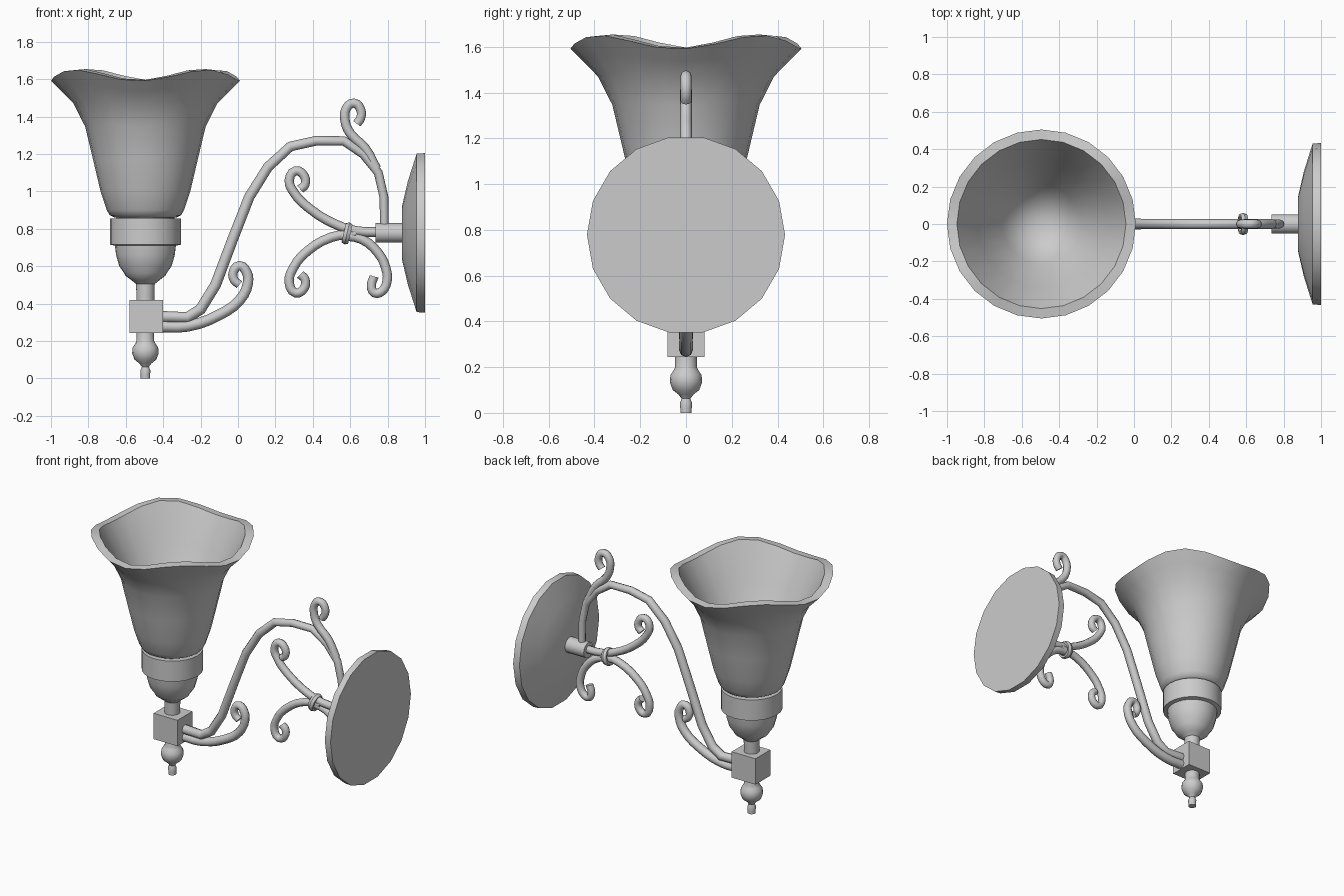
import bpy, bmesh, math
from mathutils import Matrix, Vector

if "Cube" in bpy.data.objects:
    bpy.data.objects.remove(bpy.data.objects["Cube"])

LAMP_X = -0.495


def finish(name, bm, smooth=True, angle=35):
    bmesh.ops.recalc_face_normals(bm, faces=bm.faces)
    mesh = bpy.data.meshes.new(name)
    bm.to_mesh(mesh)
    bm.free()
    ob = bpy.data.objects.new(name, mesh)
    bpy.context.collection.objects.link(ob)
    if smooth:
        smooth_object(ob, angle)
    return ob


def smooth_object(ob, angle):
    bpy.ops.object.select_all(action='DESELECT')
    ob.select_set(True)
    bpy.context.view_layer.objects.active = ob
    bpy.ops.object.shade_smooth_by_angle(angle=math.radians(angle))


def lathe(name, profile, sides, matrix, angle=35):
    """Revolve (radius, height[, scallop]) points; radius 0 closes an end."""
    bm = bmesh.new()
    rings = []
    for r, h, *wave in profile:
        w = wave[0] if wave else 0
        if r == 0:
            rings.append([bm.verts.new((0, 0, h))] * sides)
            continue
        ring = []
        for i in range(sides):
            a = 2 * math.pi * i / sides
            z = h - w * math.cos(4 * a + 0.3)
            ring.append(bm.verts.new((r * math.cos(a), r * math.sin(a), z)))
        rings.append(ring)
    for lo, hi in zip(rings, rings[1:]):
        for i in range(sides):
            j = (i + 1) % sides
            quad = dict.fromkeys((lo[i], lo[j], hi[j], hi[i]))
            if len(quad) > 2:
                bm.faces.new(list(quad))
    bm.transform(matrix)
    return finish(name, bm, True, angle)


def tube(name, points, r0, r1, steps=3):
    """Round bar through (x, z) points in the y = 0 plane, tapering r0 to r1."""
    cu = bpy.data.curves.new(name, 'CURVE')
    cu.dimensions = '3D'
    cu.bevel_depth = 1.0
    cu.bevel_resolution = 2
    cu.use_fill_caps = True
    cu.resolution_u = steps
    sp = cu.splines.new('BEZIER')
    sp.bezier_points.add(len(points) - 1)
    for i, (p, (x, z)) in enumerate(zip(sp.bezier_points, points)):
        p.co = (x, 0, z)
        p.handle_left_type = p.handle_right_type = 'AUTO'
        p.radius = r0 + (r1 - r0) * i / (len(points) - 1)
    ob = bpy.data.objects.new(name, cu)
    bpy.context.collection.objects.link(ob)
    bpy.ops.object.select_all(action='DESELECT')
    ob.select_set(True)
    bpy.context.view_layer.objects.active = ob
    bpy.ops.object.convert(target='MESH')
    smooth_object(bpy.context.view_layer.objects.active, 50)


axis = Matrix.Translation((LAMP_X, 0, 0))

# Scalloped glass shade, outer wall then rim then funnel inside
lathe("shade", [(0, 0.86), (0.165, 0.86), (0.19, 0.872), (0.207, 0.9),
                (0.24, 1.0), (0.28, 1.17), (0.322, 1.35, 0.004),
                (0.385, 1.48, 0.01), (0.45, 1.555, 0.02), (0.505, 1.62, 0.03),
                (0.452, 1.625, 0.03), (0.34, 1.41, 0.008), (0.21, 1.13),
                (0, 0.88)], 24, axis)

# Collar, cup and stem under the shade
lathe("lamp_holder", [(0, 0.87), (0.155, 0.87), (0.155, 0.855), (0.19, 0.855),
                      (0.19, 0.715), (0.163, 0.71), (0.157, 0.66),
                      (0.14, 0.6), (0.115, 0.565), (0.108, 0.55),
                      (0.075, 0.525), (0.05, 0.505), (0.047, 0.41),
                      (0, 0.41)], 24, axis)

# Turned finial below the block
lathe("finial", [(0, 0.26), (0.047, 0.26), (0.047, 0.2), (0.055, 0.185),
                 (0.068, 0.165), (0.071, 0.135), (0.058, 0.1), (0.032, 0.08),
                 (0.019, 0.062), (0.027, 0.042), (0.025, 0.02), (0.025, 0.0),
                 (0, 0.0)], 16, axis)

# Square block joining stem and arm
bm = bmesh.new()
bmesh.ops.create_cube(bm, size=1)
bm.transform(Matrix.Translation((LAMP_X + 0.005, 0, 0.332))
             @ Matrix.Diagonal((0.18, 0.16, 0.176, 1)))
finish("block", bm, False)

# Main swan-neck arm
tube("arm", [(-0.42, 0.33), (-0.27, 0.325), (-0.2, 0.37), (-0.12, 0.5),
             (-0.03, 0.74), (0.06, 0.97), (0.16, 1.13), (0.28, 1.24),
             (0.415, 1.27), (0.565, 1.27), (0.67, 1.2), (0.75, 1.1),
             (0.78, 0.97), (0.783, 0.8)], 0.031, 0.023, 1)

# Scrolls
tube("top_scroll", [(0.74, 1.12), (0.68, 1.23), (0.6, 1.31), (0.572, 1.38),
                    (0.58, 1.445), (0.62, 1.472), (0.656, 1.437),
                    (0.655, 1.39), (0.635, 1.362)], 0.026, 0.024)
tube("lower_scroll", [(-0.42, 0.278), (-0.27, 0.28), (-0.1, 0.34), (0.01, 0.42),
                      (0.053, 0.51), (0.045, 0.57), (0.008, 0.602),
                      (-0.025, 0.57), (-0.02, 0.525), (0.008, 0.502)],
     0.031, 0.023)
tube("upper_left_scroll", [(0.78, 0.783), (0.64, 0.787), (0.53, 0.82),
                           (0.38, 0.91), (0.295, 1.0), (0.274, 1.06),
                           (0.308, 1.11), (0.352, 1.085), (0.358, 1.035),
                           (0.332, 1.012)], 0.026, 0.024)
tube("lower_left_scroll", [(0.63, 0.775), (0.5, 0.755), (0.37, 0.68),
                           (0.295, 0.59), (0.274, 0.51), (0.308, 0.457),
                           (0.352, 0.48), (0.358, 0.53), (0.332, 0.556)],
     0.026, 0.024)
tube("lower_right_scroll", [(0.55, 0.765), (0.66, 0.745), (0.75, 0.67),
                            (0.79, 0.59), (0.797, 0.52), (0.768, 0.465),
                            (0.73, 0.457), (0.713, 0.495), (0.728, 0.545)],
     0.026, 0.024)

# Tilted binding band around the scrolls
lathe("band", [(0.04, -0.018), (0.053, -0.018), (0.06, 0), (0.053, 0.018),
               (0.04, 0.018), (0.04, -0.018)], 16,
      Matrix.Translation((0.583, 0, 0.775))
      @ Matrix.Rotation(math.radians(103 - 360 + 360), 4, 'Y'))

# Wall tube and domed back plate, turned about the x axis
wall = Matrix.Translation((0, 0, 0.778)) @ Matrix.Rotation(math.pi / 2, 4, 'Y') \
    @ Matrix.Rotation(math.pi / 2, 4, 'Z')
lathe("wall_tube", [(0, 0.735), (0.052, 0.735), (0.052, 0.9), (0, 0.9)], 16, wall)
lathe("back_plate", [(0, 0.875), (0.15, 0.878), (0.28, 0.908), (0.43, 0.955),
                     (0.433, 1.0), (0, 1.0)], 18, wall)
